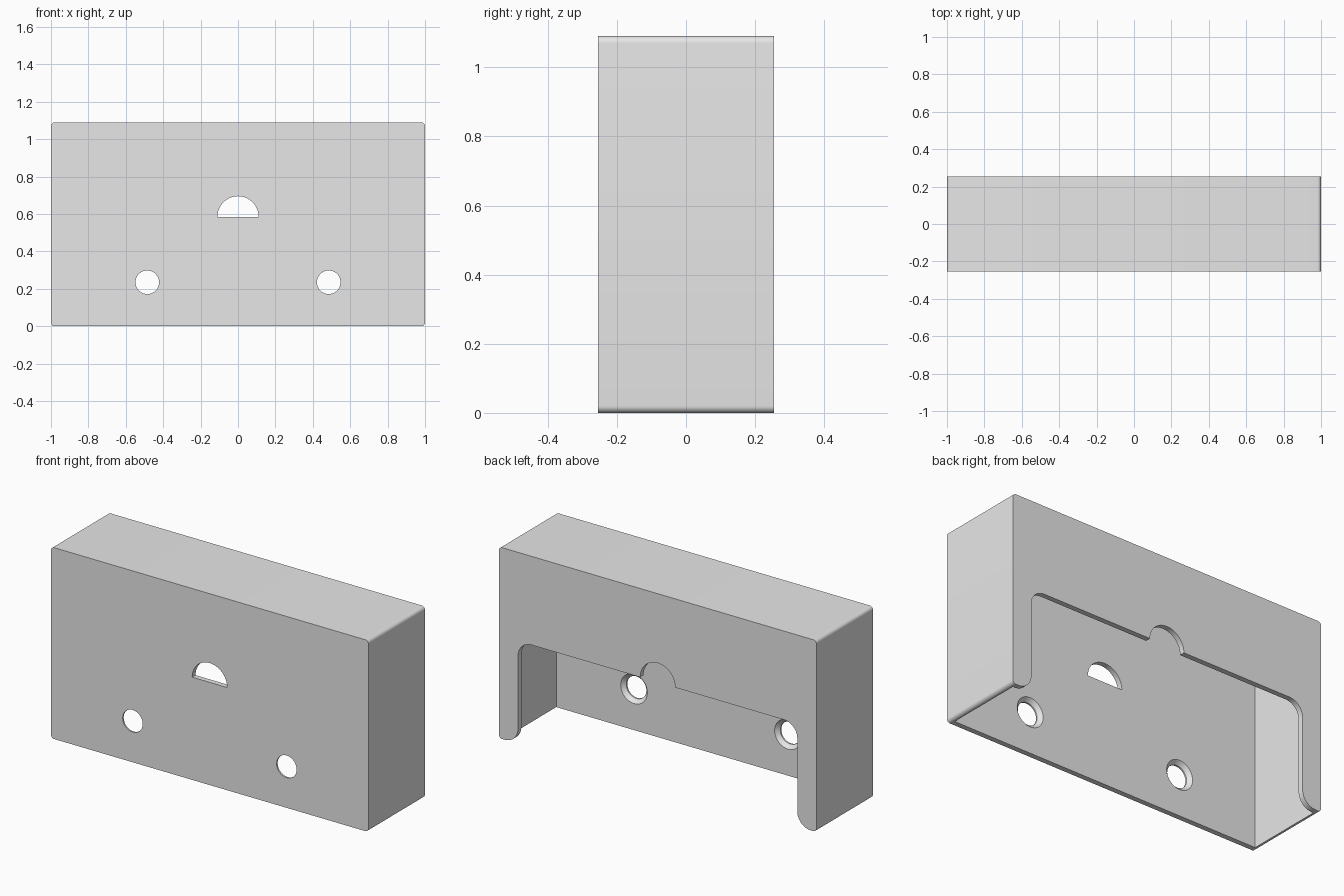
import bpy, bmesh
from math import sin, cos, pi, radians

cube = bpy.data.objects.get("Cube")
if cube:
    bpy.data.objects.remove(cube)

# Main dimensions
H, D = 1.09, 0.255             # height, half depth
WALL, PLATE = 0.025, 0.03      # side/top wall, front/back plate
LEG, FILLET = 0.12, 0.085      # rear leg width, opening fillet
SLOT_Z, SLOT_R = 0.585, 0.11   # half-round slot
HOLE_X, HOLE_Z = 0.485, 0.235

grey = bpy.data.materials.new("light_grey")
grey.use_nodes = True
grey.diffuse_color = (0.8, 0.8, 0.8, 1)
grey.node_tree.nodes["Principled BSDF"].inputs["Base Color"].default_value = (0.8, 0.8, 0.8, 1)


def arc(cx, cz, r, a0, a1, n=12):
    """Points on an arc in the x-z plane, angles in degrees."""
    steps = [radians(a0 + (a1 - a0) * i / n) for i in range(n + 1)]
    return [(cx + r * cos(a), cz + r * sin(a)) for a in steps]


def loft(name, sections):
    """Solid through matching x-z outlines given as (y, outline)."""
    bm = bmesh.new()
    rings = [[bm.verts.new((x, y, z)) for x, z in pts] for y, pts in sections]
    n = len(rings[0])
    for a, b in zip(rings, rings[1:]):
        for i in range(n):
            bm.faces.new((a[i], a[(i + 1) % n], b[(i + 1) % n], b[i]))
    bm.faces.new(rings[0])
    bm.faces.new(rings[-1])
    bmesh.ops.recalc_face_normals(bm, faces=bm.faces)
    mesh = bpy.data.meshes.new(name)
    bm.to_mesh(mesh)
    bm.free()
    mesh.materials.append(grey)
    obj = bpy.data.objects.new(name, mesh)
    bpy.context.collection.objects.link(obj)
    return obj


def cut(obj, cutter):
    """Subtract the cutter for good and remove it."""
    mod = obj.modifiers.new("cut", "BOOLEAN")
    mod.operation, mod.solver, mod.object = "DIFFERENCE", "EXACT", cutter
    bpy.context.view_layer.objects.active = obj
    bpy.ops.object.modifier_apply(modifier=mod.name)
    bpy.data.objects.remove(cutter)


# Outer shell with rounded long edges
R = 0.02
outline = (arc(1 - R, H - R, R, 0, 90, 8) + arc(R - 1, H - R, R, 90, 180, 8)
           + arc(R - 1, R, R, 180, 270, 8) + arc(1 - R, R, R, 270, 360, 8))
cover = loft("wall_cover", [(-D, outline), (D, outline)])

# Inner space, open at the bottom
w, top = 1 - WALL, H - WALL
inner = [(-w, -0.1), (w, -0.1), (w, top), (-w, top)]
cut(cover, loft("cavity_cutter", [(PLATE - D, inner), (D - PLATE, inner)]))

# Rear opening with rounded legs and a half-round notch
e, f = 1 - LEG, FILLET
right = arc(e + f, f, f, 270, 180) + arc(e - f, SLOT_Z - f, f, 0, 90)
left = [(-x, z) for x, z in reversed(right)]
opening = ([(e + f, -0.1)] + right + arc(0, SLOT_Z, SLOT_R, 0, 180, 40)
           + left + [(-e - f, -0.1)])
cut(cover, loft("opening_cutter", [(D - PLATE - 0.02, opening), (D + 0.1, opening)]))

# Half-round slot in the front
slot = arc(0, SLOT_Z, SLOT_R, 0, 180, 40)
cut(cover, loft("slot_cutter", [(-D - 0.1, slot), (0, slot)]))

# Countersunk screw holes in the front
inside = PLATE - D
for side in (-1, 1):
    small, big = [arc(side * HOLE_X, HOLE_Z, r, 0, 360 - 7.5, 47) for r in (0.063, 0.084)]
    cut(cover, loft("hole_cutter", [(-D - 0.1, small), (inside - 0.021, small),
                                    (inside, big), (inside + 0.05, big)]))

# Smooth the rounded parts, keep edges sharp
bpy.ops.object.select_all(action="DESELECT")
cover.select_set(True)
bpy.context.view_layer.objects.active = cover
bpy.ops.object.shade_smooth_by_angle(angle=radians(30))
